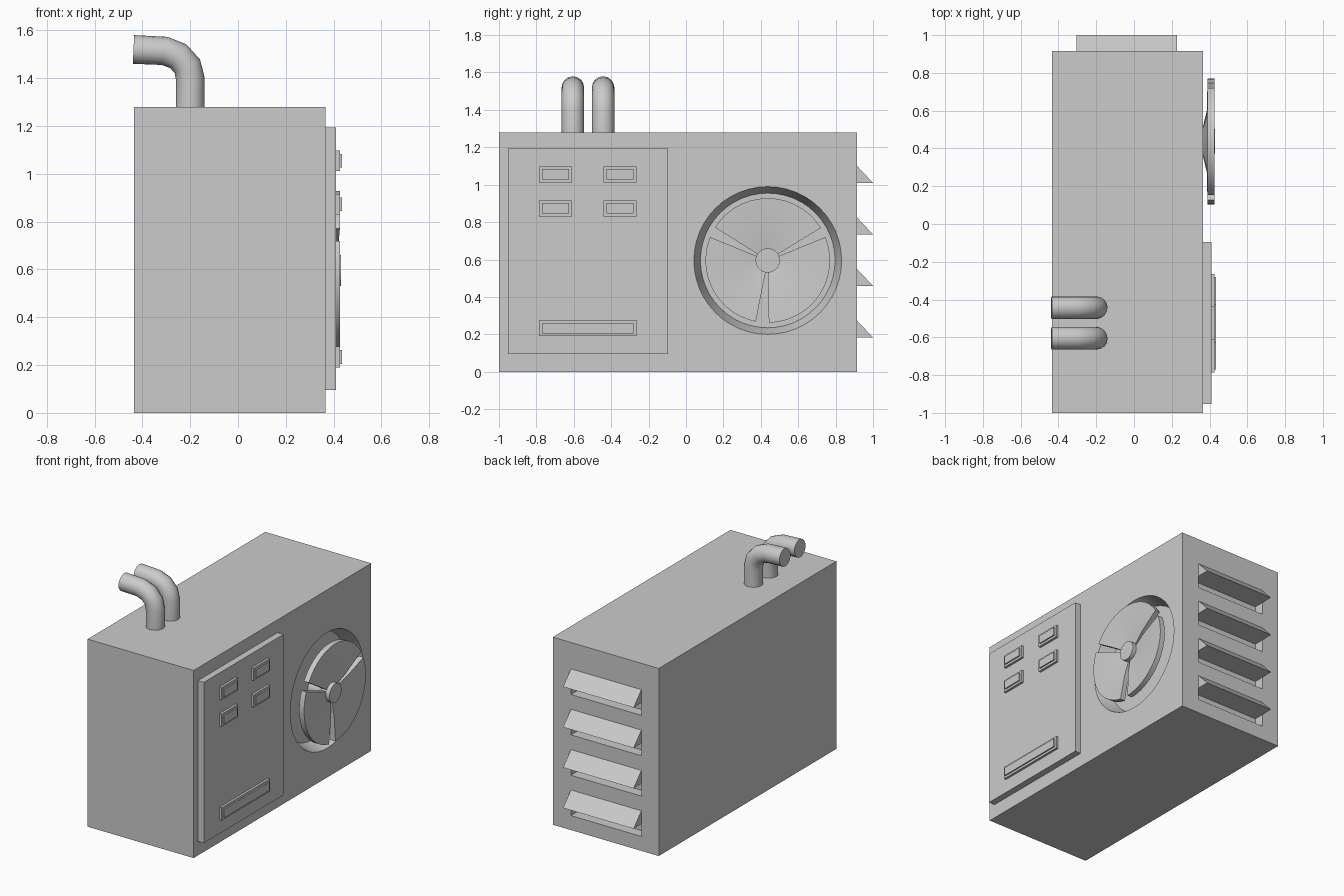
import bpy, bmesh
from math import radians, cos, sin, pi

if "Cube" in bpy.data.objects:
    bpy.data.objects.remove(bpy.data.objects["Cube"])

FACE_X = 0.365            # fan / panel side of the cabinet
END_Y = 0.915             # louvred end of the cabinet
FAN_Y, FAN_Z = 0.437, 0.595
VENT_X = (-0.304, 0.228)
VENT_TOPS = [1.10 - 0.2755 * i for i in range(4)]


def box(name, x, y, z):
    bpy.ops.mesh.primitive_cube_add(
        size=1, location=(sum(x) / 2, sum(y) / 2, sum(z) / 2))
    ob = bpy.context.object
    ob.name = name
    ob.scale = (x[1] - x[0], y[1] - y[0], z[1] - z[0])
    bpy.ops.object.transform_apply(location=False, rotation=False, scale=True)
    return ob


def cone_x(name, x, r1, r2, verts=48):
    """Cylinder or cone along x on the fan axis."""
    bpy.ops.mesh.primitive_cone_add(
        vertices=verts, radius1=r1, radius2=r2, depth=x[1] - x[0],
        location=(sum(x) / 2, FAN_Y, FAN_Z), rotation=(0, pi / 2, 0))
    ob = bpy.context.object
    ob.name = name
    return ob


def smooth(ob):
    bpy.ops.object.select_all(action='DESELECT')
    ob.select_set(True)
    bpy.context.view_layer.objects.active = ob
    bpy.ops.object.shade_smooth_by_angle(angle=radians(30))


def cut(target, cutter):
    mod = target.modifiers.new("cut", 'BOOLEAN')
    mod.operation = 'DIFFERENCE'
    mod.solver = 'EXACT'
    mod.object = cutter
    bpy.context.view_layer.objects.active = target
    bpy.ops.object.modifier_apply(modifier=mod.name)
    bpy.data.objects.remove(cutter)


def mesh_object(name, bm):
    bmesh.ops.recalc_face_normals(bm, faces=bm.faces)
    me = bpy.data.meshes.new(name)
    bm.to_mesh(me)
    bm.free()
    ob = bpy.data.objects.new(name, me)
    bpy.context.collection.objects.link(ob)
    return ob


# Cabinet with tapered fan recess and four vent slots
cabinet = box("cabinet", (-0.435, FACE_X), (-1, END_Y), (0, 1.28))
cut(cabinet, cone_x("fan_cutter", (FACE_X - 0.1, FACE_X + 0.1), 0.36, 0.43))
for top in VENT_TOPS:
    cut(cabinet, box("vent_cutter", VENT_X, (END_Y - 0.07, 1.1), (top - 0.175, top)))
smooth(cabinet)

# Louvre slats: wedge profile in y-z, extruded along x
for i, top in enumerate(VENT_TOPS):
    bm = bmesh.new()
    profile = [(END_Y - 0.07, top), (END_Y, top), (1.0, top - 0.09), (END_Y - 0.07, top - 0.09)]
    face = bm.faces.new([bm.verts.new((VENT_X[0], y, z)) for y, z in profile])
    ext = bmesh.ops.extrude_face_region(bm, geom=[face])
    moved = [v for v in ext["geom"] if isinstance(v, bmesh.types.BMVert)]
    bmesh.ops.translate(bm, verts=moved, vec=(VENT_X[1] - VENT_X[0], 0, 0))
    mesh_object(f"louvre_slat_{i + 1}", bm)


# Fan blades: dished cross-section swept through a sector
def blade(name, a0, a1, steps=14):
    section = [(0.05, 0.358), (0.165, 0.386), (0.333, 0.389),
               (0.333, 0.426), (0.165, 0.418), (0.05, 0.400)]
    bm = bmesh.new()
    rings = []
    for s in range(steps + 1):
        a = radians(a0 + (a1 - a0) * s / steps)
        rings.append([bm.verts.new((x, FAN_Y + r * cos(a), FAN_Z + r * sin(a)))
                      for r, x in section])
    n = len(section)
    for p, q in zip(rings, rings[1:]):
        for k in range(n):
            bm.faces.new((p[k], p[(k + 1) % n], q[(k + 1) % n], q[k]))
    bm.faces.new(rings[0])
    bm.faces.new(rings[-1])
    smooth(mesh_object(name, bm))


for i, (a0, a1) in enumerate([(31.5, 148), (158, 259), (271, 382)]):
    blade(f"fan_blade_{i + 1}", a0, a1)
smooth(cone_x("fan_hub", (FACE_X - 0.1, 0.43), 0.065, 0.065, 32))

# Control panel with stepped buttons and a long bar
box("control_panel", (FACE_X, 0.41), (-0.953, -0.095), (0.096, 1.193))


def button(name, y, z):
    d = 0.015
    box(name + "_frame", (0.41, 0.426), y, z)
    box(name + "_face", (0.426, 0.435), (y[0] + d, y[1] - d), (z[0] + d, z[1] - d))


for row, z in enumerate([(1.012, 1.098), (0.83, 0.916)]):
    for col, y in enumerate([(-0.785, -0.61), (-0.44, -0.265)]):
        button(f"button_{row + 1}_{col + 1}", y, z)
button("long_bar", (-0.785, -0.265), (0.19, 0.277))

# Bent exhaust pipes
path = [(-0.2, 1.27), (-0.2, 1.40), (-0.212, 1.45), (-0.25, 1.492),
        (-0.307, 1.514), (-0.437, 1.52)]
for i, y in enumerate((-0.605, -0.443)):
    cu = bpy.data.curves.new("pipe_path", 'CURVE')
    cu.dimensions = '3D'
    cu.bevel_depth = 0.06
    cu.bevel_resolution = 6
    cu.use_fill_caps = True
    sp = cu.splines.new('POLY')
    sp.points.add(len(path) - 1)
    for p, (x, z) in zip(sp.points, path):
        p.co = (x, y, z, 1)
    pipe = bpy.data.objects.new(f"exhaust_pipe_{i + 1}", cu)
    bpy.context.collection.objects.link(pipe)
    bpy.ops.object.select_all(action='DESELECT')
    pipe.select_set(True)
    bpy.context.view_layer.objects.active = pipe
    bpy.ops.object.convert(target='MESH')
    smooth(bpy.context.object)
